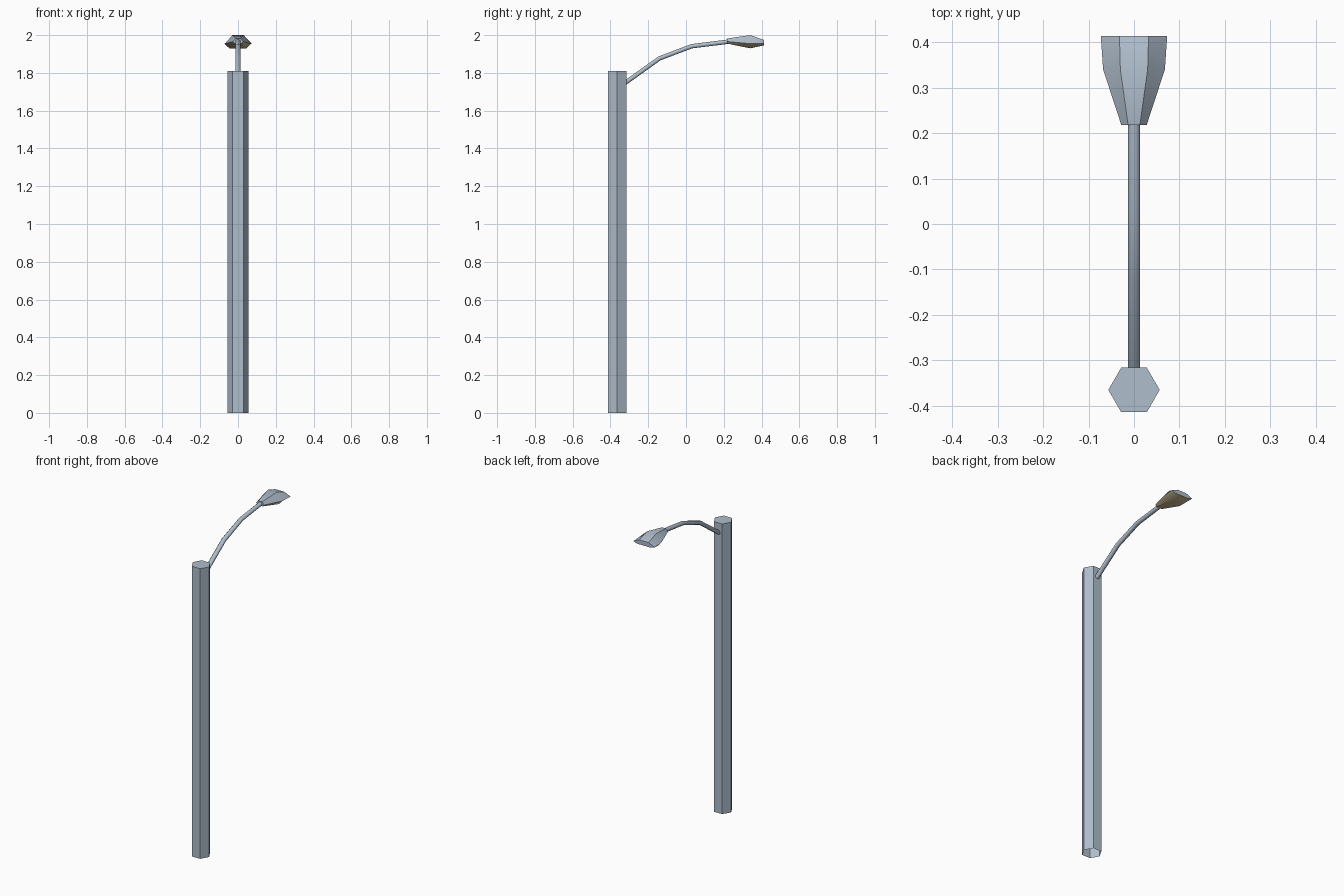
import bpy, bmesh, math

if "Cube" in bpy.data.objects:
    bpy.data.objects.remove(bpy.data.objects["Cube"])


def material(name, rgb):
    m = bpy.data.materials.new(name)
    m.diffuse_color = (*rgb, 1)
    m.use_nodes = True
    m.node_tree.nodes["Principled BSDF"].inputs["Base Color"].default_value = m.diffuse_color
    return m


steel = material("blue_grey_steel", (0.43, 0.51, 0.60))
glass = material("warm_lamp_glass", (0.60, 0.49, 0.29))


def loft(name, rings, cap_start, cap_end, mats, smooth=None):
    """Bridge equal-sized rings of points into one skin."""
    bm = bmesh.new()
    loops = [[bm.verts.new(p) for p in r] for r in rings]
    n = len(loops[0])
    for a, b in zip(loops, loops[1:]):
        for i in range(n):
            j = (i + 1) % n
            bm.faces.new((a[i], a[j], b[j], b[i]))
    if cap_start:
        bm.faces.new(loops[0][::-1])
    if cap_end:
        bm.faces.new(loops[-1])
    bmesh.ops.recalc_face_normals(bm, faces=bm.faces)
    me = bpy.data.meshes.new(name)
    bm.to_mesh(me)
    bm.free()
    for m in mats:
        me.materials.append(m)
    ob = bpy.data.objects.new(name, me)
    bpy.context.collection.objects.link(ob)
    if smooth:
        bpy.ops.object.select_all(action='DESELECT')
        ob.select_set(True)
        bpy.context.view_layer.objects.active = ob
        bpy.ops.object.shade_smooth_by_angle(angle=math.radians(smooth))
    return ob


# hexagonal pole, open underneath
hexagon = [(0.0565 * math.cos(i * math.pi / 3), -0.365 + 0.0565 * math.sin(i * math.pi / 3))
           for i in range(6)]
loft("pole", [[(x, y, z) for x, y in hexagon] for z in (0, 1.81)], False, True, [steel])

# curved arm: tube rings square to the path in the yz plane
path = [(-0.325, 1.745), (-0.14, 1.877), (0.03, 1.941), (0.23, 1.966)]
rings = []
for k, (y, z) in enumerate(path):
    y0, z0 = path[max(k - 1, 0)]
    y1, z1 = path[min(k + 1, len(path) - 1)]
    t = math.atan2(z1 - z0, y1 - y0)
    ring = []
    for i in range(8):
        a = (i + 0.5) * math.pi / 4
        u, v = 0.0145 * math.cos(a), 0.0125 * math.sin(a)
        ring.append((u, y - v * math.sin(t), z + v * math.cos(t)))
    rings.append(ring)
loft("arm", rings, True, True, [steel], smooth=50)

# lamp head: six-sided sections as y, then (half width, z) for top, rim, bottom
sections = [
    (0.218, (0.013, 1.982), (0.028, 1.966), (0.018, 1.955)),
    (0.340, (0.030, 2.000), (0.068, 1.955), (0.045, 1.930)),
    (0.414, (0.032, 1.974), (0.073, 1.955), (0.048, 1.946)),
]
rings = []
for y, top, rim, low in sections:
    side = [(x, y, z) for x, z in (top, rim, low)]
    rings.append(side + [(-x, yy, z) for x, yy, z in reversed(side)])
head = loft("lamp_head", rings, True, True, [steel, glass], smooth=40)
# faces looking down are the lamp glass
for f in head.data.polygons:
    if f.normal.z < -0.15 and abs(f.normal.y) < 0.85:
        f.material_index = 1
